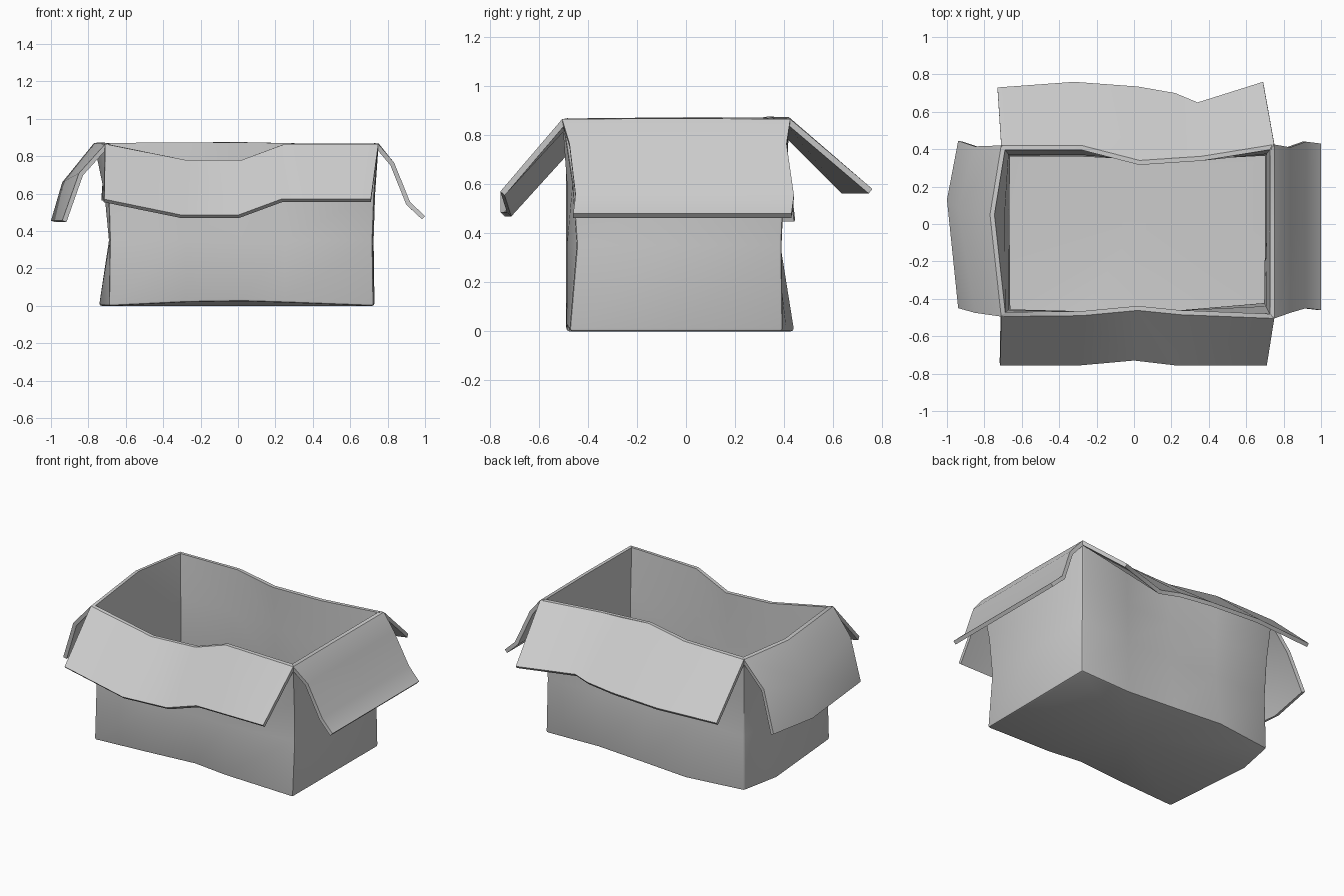
import bpy, bmesh
from mathutils import Vector

if "Cube" in bpy.data.objects:
    bpy.data.objects.remove(bpy.data.objects["Cube"])

THICK = 0.024


def finish(name, bm, outward_down=False):
    """Turn a single-skin bmesh into a cardboard sheet with thickness."""
    bm.normal_update()
    me = bpy.data.meshes.new(name)
    bm.to_mesh(me)
    bm.free()
    ob = bpy.data.objects.new(name, me)
    bpy.context.collection.objects.link(ob)
    solid = ob.modifiers.new("thickness", 'SOLIDIFY')
    solid.thickness = THICK
    solid.offset = -1
    solid.use_even_offset = True
    bpy.ops.object.select_all(action='DESELECT')
    ob.select_set(True)
    bpy.context.view_layer.objects.active = ob
    bpy.ops.object.modifier_apply(modifier=solid.name)
    bpy.ops.object.shade_smooth_by_angle(angle=0.65)
    return ob


def bridge(bm, rows, closed=False):
    """Skin rows of points with quads."""
    vs = [[bm.verts.new(p) for p in row] for row in rows]
    for a, b in zip(vs, vs[1:]):
        n = len(a)
        for i in range(n if closed else n - 1):
            j = (i + 1) % n
            bm.faces.new((a[i], a[j], b[j], b[i]))
    return vs


# Box body: counter-clockwise rings from the front left corner
front_rim = [(-.71, -.495, .865), (-.28, -.49, .78), (.02, -.462, .78),
             (.25, -.485, .865), (.75, -.505, .865)]
right_rim = [(.75, -.505, .865), (.752, -.04, .868), (.75, .425, .865)]
back_rim = [(.75, .425, .865), (.36, .362, .868), (.03, .34, .875),
            (-.28, .42, .873), (-.71, .42, .868)]
left_rim = [(-.71, .42, .868), (-.77, .05, .87), (-.71, -.495, .865)]
rim = front_rim[:-1] + right_rim[:-1] + back_rim[:-1] + left_rim[:-1]

mid_xy = [(-.685, -.48), (-.28, -.49), (.02, -.475), (.25, -.485), (.72, -.445),
          (.725, -.04), (.725, .39), (.36, .375), (.03, .37), (-.3, .385),
          (-.685, .385), (-.69, .08)]
base = [(-.69, -.488, 0), (-.28, -.49, .02), (.02, -.47, .025), (.25, -.487, .018),
        (.725, -.475, 0), (.727, -.04, 0), (.73, .395, 0), (.36, .382, 0),
        (.03, .41, 0), (-.3, .44, 0), (-.69, .39, 0), (-.742, .13, 0)]
mid = [Vector((x, y, .35)) for x, y in mid_xy]
upper = []
for m, r in zip(mid, rim):
    p = m.lerp(Vector(r), .3)
    p.z = .35 + (r[2] - .35) * .48
    upper.append(p)

bm = bmesh.new()
rings = bridge(bm, [base, mid, upper, rim], closed=True)
centre = bm.verts.new((0, -.03, 0))
for i, v in enumerate(rings[0]):
    bm.faces.new((rings[0][(i + 1) % 12], v, centre))
bm.normal_update()
corners = [e for e in bm.edges if len(e.link_faces) == 2 and e.calc_face_angle() > .9]
bmesh.ops.bevel(bm, geom=corners, offset=.012, segments=2, profile=.5, affect='EDGES')
finish("box_body", bm)


def flap(name, rows):
    """Folded lid flap running from the rim to its free edge."""
    bm = bmesh.new()
    bridge(bm, rows)
    bm.normal_update()
    if sum(f.normal.z for f in bm.faces) < 0:
        bmesh.ops.reverse_faces(bm, faces=bm.faces[:])
    finish(name, bm)


# Long front and back flaps
flap("front_flap", [front_rim,
                    [(-.715, -.757, .57), (-.3, -.757, .485), (0, -.73, .485),
                     (.23, -.757, .57), (.71, -.757, .57)]])
back_hinge = back_rim[:2] + [(.22, .35, .87)] + back_rim[2:]
flap("back_flap", [back_hinge,
                   [(.69, .76, .58), (.34, .65, .58), (.22, .70, .58),
                    (.02, .735, .58), (-.32, .76, .58), (-.73, .73, .58)]])

# Short curled side flaps
flap("right_flap", [right_rim] + [
    [(x, a, z), (x, (a + b) / 2, z), (x, b, z)]
    for x, z, a, b in ((.835, .765, -.475, .41), (.92, .555, -.45, .44),
                       (1.0, .48, -.46, .43))])
flap("left_flap", [left_rim,
                   [(-.85, .415, .71), (-.94, .08, .66), (-.85, -.475, .71)],
                   [(-.94, .445, .455), (-1.0, .13, .455), (-.94, -.45, .455)]])
